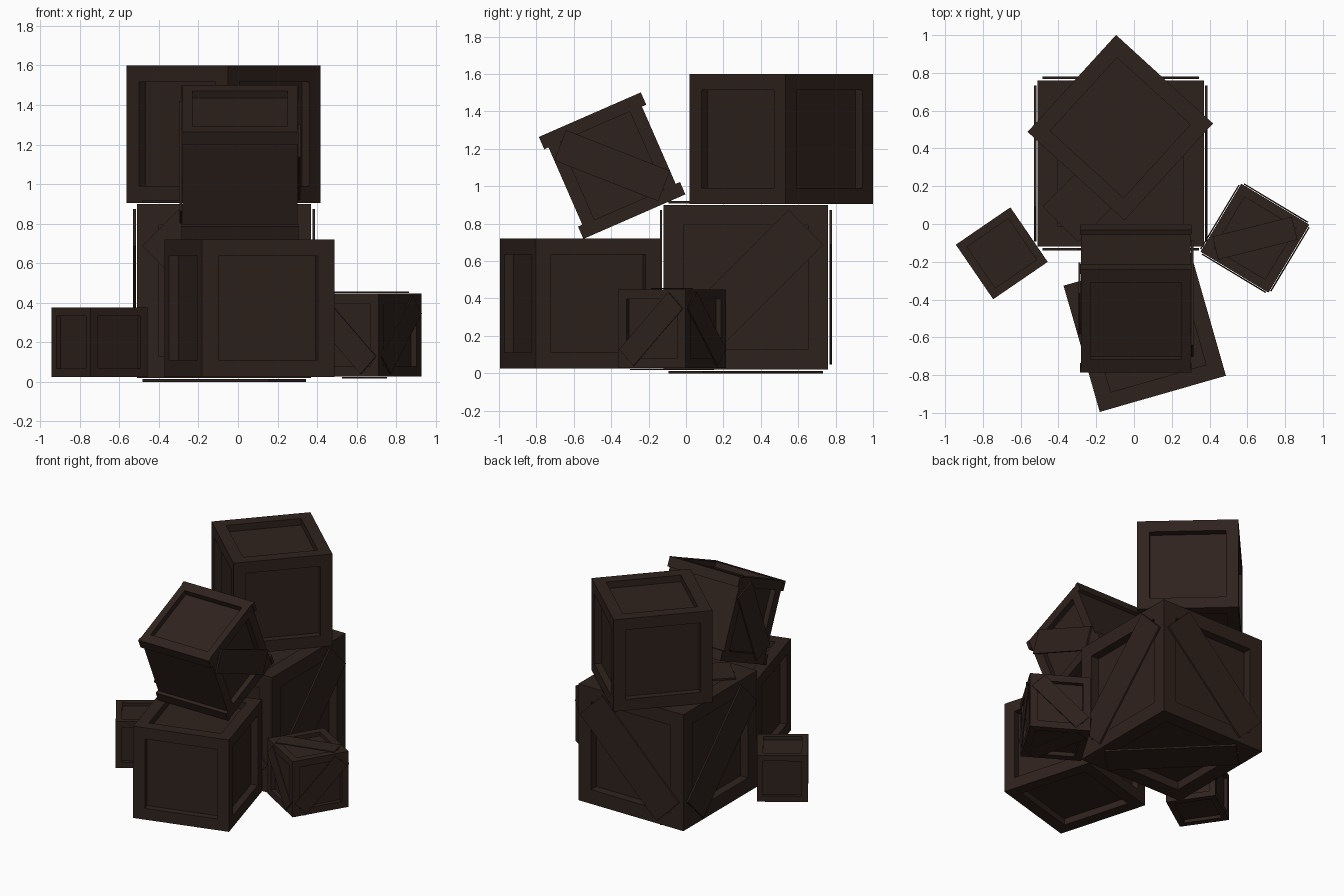
import bpy, bmesh
from math import radians
from mathutils import Matrix, Vector

if "Cube" in bpy.data.objects:
    bpy.data.objects.remove(bpy.data.objects["Cube"])

mat = bpy.data.materials.new("dark_wood")
mat.diffuse_color = (0.028, 0.016, 0.012, 1)
mat.use_nodes = True
mat.node_tree.nodes["Principled BSDF"].inputs["Base Color"].default_value = mat.diffuse_color


def finish(bm, name, world):
    bmesh.ops.recalc_face_normals(bm, faces=bm.faces)
    me = bpy.data.meshes.new(name)
    bm.to_mesh(me)
    bm.free()
    ob = bpy.data.objects.new(name, me)
    bpy.context.collection.objects.link(ob)
    me.materials.append(mat)
    ob.matrix_world = world
    return ob


def add_box(bm, size, m=Matrix()):
    bmesh.ops.create_cube(bm, size=1, matrix=m @ Matrix.Diagonal((*size, 1)))


def sink_panels(bm, faces, border, depth):
    """Inset each face and push the panel inward."""
    bmesh.ops.inset_individual(bm, faces=faces, thickness=border, use_even_offset=True)
    for f in faces:
        n = f.normal.copy()
        new = bmesh.ops.extrude_discrete_faces(bm, faces=[f])["faces"]
        bmesh.ops.translate(bm, verts=new[0].verts, vec=-n * depth)


def side_frame(normal):
    """Face frame: local z outward, y up, x to the viewer's right."""
    z = Vector(normal)
    y = Vector((0, 1, 0)) if abs(z.z) > 0.5 else Vector((0, 0, 1))
    return Matrix((y.cross(z), y, z)).transposed().to_4x4()


def braces(name, s, world, sides, gap, thick):
    """Diagonal boards just proud of the crate faces."""
    bm = bmesh.new()
    for normal, angle in sides:
        m = (side_frame(normal) @ Matrix.Translation((0, 0, s / 2 + gap + thick / 2))
             @ Matrix.Rotation(radians(angle), 4, 'Z'))
        add_box(bm, (1.03 * s, 0.30 * s, thick), m)
    return finish(bm, name, world)


def crate(name, s, loc, yaw):
    """Cubic crate with a sunken panel on every side."""
    world = Matrix.Translation(loc) @ Matrix.Rotation(radians(yaw), 4, 'Z')
    bm = bmesh.new()
    add_box(bm, (s, s, s))
    bm.normal_update()
    sink_panels(bm, list(bm.faces), 0.122 * s, 0.072 * s)
    finish(bm, name, world)
    return world


ALL_SIDES = [((1, 0, 0), 45), ((-1, 0, 0), 45), ((0, 1, 0), -45),
             ((0, -1, 0), -45), ((0, 0, 1), 45), ((0, 0, -1), 45)]

# plain panelled crates
crate("front_crate", 0.695, (0.057, -0.565, 0.3725), 16)
crate("top_crate", 0.695, (-0.0725, 0.51, 1.2525), 47.6)
crate("small_left_crate", 0.35, (-0.70, -0.155, 0.20), 34.4)

# crates with diagonal braces
w = crate("large_back_crate", 0.88, (-0.07, 0.32, 0.46), 0)
braces("large_crate_braces", 0.88, w, ALL_SIDES, 0.007, 0.013)
w = crate("small_right_crate", 0.42, (0.64, -0.075, 0.237), -31)
braces("small_crate_braces", 0.42, w, ALL_SIDES, 0.003, 0.007)

# leaning crate: overhanging top and bottom rims, braces on the two ends
lean = Matrix.Translation((0.01, -0.395, 1.11)) @ Matrix.Rotation(radians(23.6), 4, 'X')
S, RIM = 0.595, 0.072
bm = bmesh.new()
add_box(bm, (0.58, S - 0.05, S))
bm.normal_update()
sink_panels(bm, [f for f in bm.faces if abs(f.normal.z) > 0.5], 0.05, 0.04)
sink_panels(bm, [f for f in bm.faces if abs(f.normal.x) > 0.5 and abs(f.calc_center_median().x) > 0.28],
            0.07, 0.04)
finish(bm, "leaning_crate", lean)

bm = bmesh.new()
for sy in (-1, 1):
    for sz in (-1, 1):
        add_box(bm, (0.59, 0.025, RIM),
                Matrix.Translation((0, sy * (S / 2 - 0.0125), sz * (S - RIM) / 2)))
finish(bm, "leaning_crate_rails", lean)
braces("leaning_crate_braces", 0.58, lean, [((1, 0, 0), -45), ((-1, 0, 0), -45)], 0.003, 0.012)
